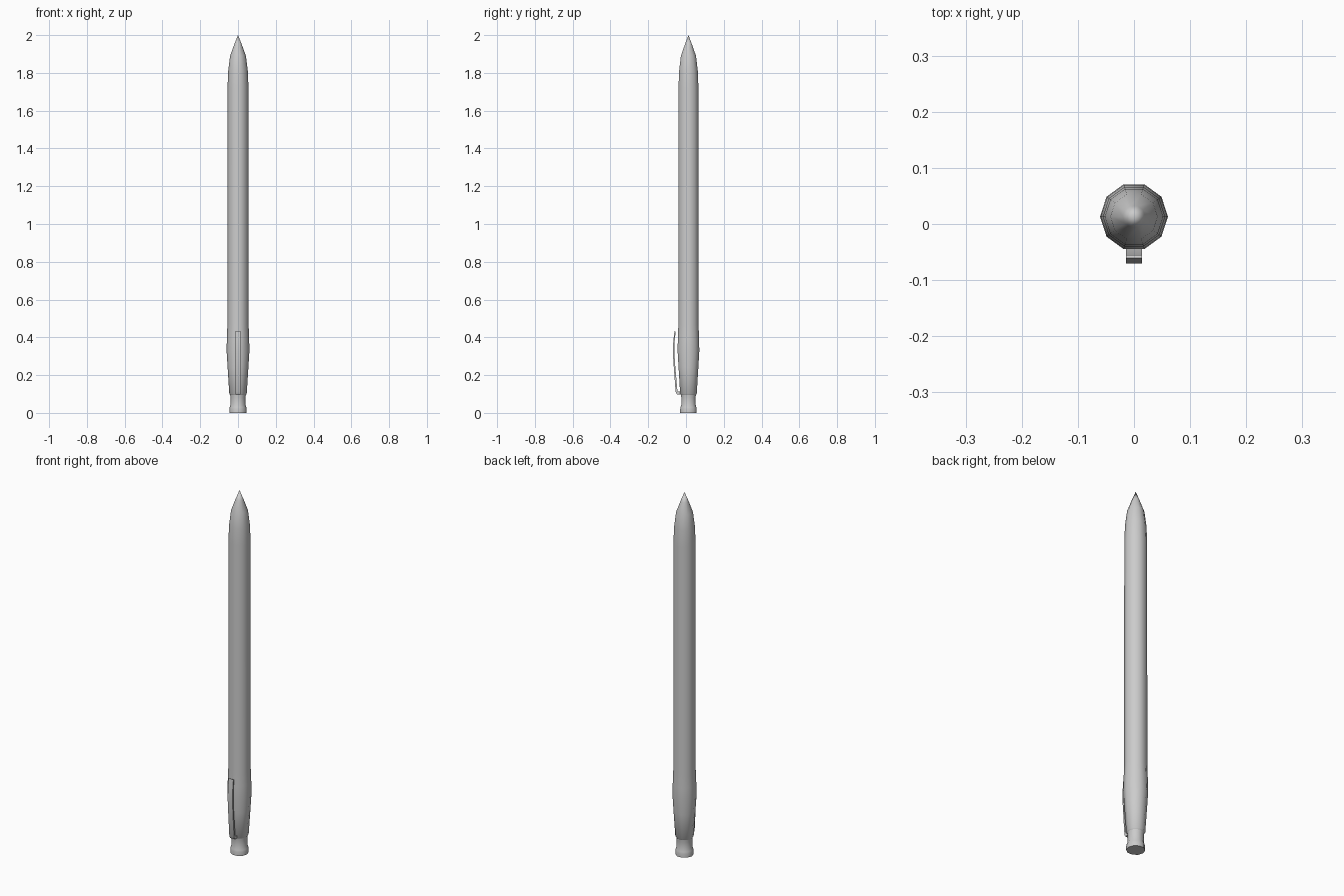
import bpy, bmesh, math

if "Cube" in bpy.data.objects:
    bpy.data.objects.remove(bpy.data.objects["Cube"])

CY = 0.013   # barrel axis, offset back so the clip fits the centred bounds
SIDES = 10


def finish(name, bm, angle):
    bmesh.ops.recalc_face_normals(bm, faces=bm.faces)
    me = bpy.data.meshes.new(name)
    bm.to_mesh(me)
    bm.free()
    ob = bpy.data.objects.new(name, me)
    bpy.context.collection.objects.link(ob)
    bpy.ops.object.select_all(action='DESELECT')
    ob.select_set(True)
    bpy.context.view_layer.objects.active = ob
    bpy.ops.object.shade_smooth_by_angle(angle=math.radians(angle))
    return ob


def lathe(name, profile):
    """Ten-sided turned part from (radius, z) pairs; radius 0 closes to a point."""
    bm = bmesh.new()
    rings = []
    for r, z in profile:
        if r == 0:
            rings.append([bm.verts.new((0, CY, z))] * SIDES)
        else:
            rings.append([bm.verts.new((r * math.cos(math.tau * i / SIDES),
                                        CY + r * math.sin(math.tau * i / SIDES), z))
                          for i in range(SIDES)])
    for a, b in zip(rings, rings[1:]):
        for i in range(SIDES):
            j = (i + 1) % SIDES
            bm.faces.new(dict.fromkeys((a[i], a[j], b[j], b[i])))
    for ring in (rings[0], rings[-1]):
        if ring[0] != ring[1]:
            bm.faces.new(ring)
    return finish(name, bm, 50)


# barrel with swollen grip end and pointed tip
lathe("barrel", [(0.039, 0.092), (0.046, 0.10), (0.055, 0.24), (0.0605, 0.33),
                 (0.059, 0.39), (0.056, 0.47), (0.0555, 1.72), (0.052, 1.81),
                 (0.042, 1.89), (0.02, 1.95), (0, 2.0)])

# push button with flared foot
lathe("push_button", [(0.046, 0), (0.046, 0.02), (0.044, 0.03), (0.0395, 0.045),
                      (0.0395, 0.08), (0.042, 0.10)])

# pocket clip: bent strip, side profile (y, z) extruded across x
outer = [(-0.03, 0.098), (-0.048, 0.098), (-0.055, 0.112), (-0.066, 0.26),
         (-0.070, 0.33), (-0.067, 0.38), (-0.061, 0.433)]
inner = [(-0.055, 0.430), (-0.060, 0.38), (-0.062, 0.33), (-0.058, 0.26),
         (-0.046, 0.122), (-0.042, 0.112), (-0.03, 0.112)]
bm = bmesh.new()
W = 0.0145
left = [[bm.verts.new((-W, y, z)) for y, z in s] for s in (outer, inner[::-1])]
right = [[bm.verts.new((W, y, z)) for y, z in s] for s in (outer, inner[::-1])]
n = len(outer)
for i in range(n - 1):
    for s in (left, right):
        bm.faces.new((s[0][i], s[0][i + 1], s[1][i + 1], s[1][i]))
    for k in (0, 1):
        bm.faces.new((left[k][i], left[k][i + 1], right[k][i + 1], right[k][i]))
for i in (0, n - 1):
    bm.faces.new((left[0][i], left[1][i], right[1][i], right[0][i]))
finish("pocket_clip", bm, 40)
